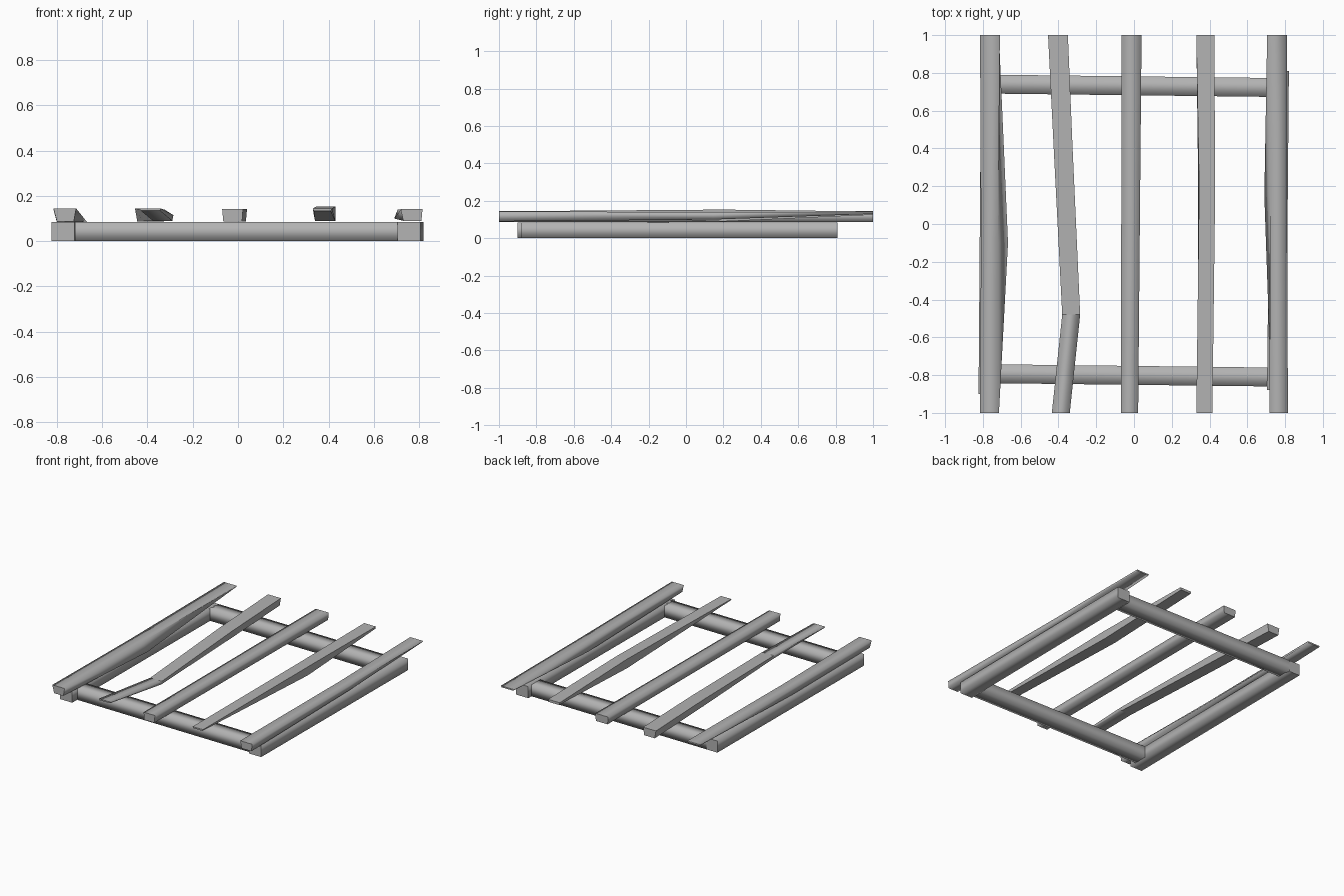
import bpy
from mathutils import Vector

cube = bpy.data.objects.get("Cube")
if cube:
    bpy.data.objects.remove(cube, do_unlink=True)

wood = bpy.data.materials.new("plain_grey")
wood.use_nodes = True
grey = (0.45, 0.45, 0.45, 1)
wood.diffuse_color = grey
wood.node_tree.nodes["Principled BSDF"].inputs["Base Color"].default_value = grey


def loft(name, rings, flat=()):
    """Skin four-cornered rings into a bar with sharp ends; flat lists faceted spans."""
    verts = [corner for ring in rings for corner in ring]
    faces, smooth = [], []
    for i in range(len(rings) - 1):
        for k in range(4):
            n = (k + 1) % 4
            faces.append((4 * i + k, 4 * i + n, 4 * i + 4 + n, 4 * i + 4 + k))
            smooth.append(i not in flat)
    last = 4 * (len(rings) - 1)
    faces += [(3, 2, 1, 0), (last, last + 1, last + 2, last + 3)]
    smooth += [False, False]
    mesh = bpy.data.meshes.new(name)
    mesh.from_pydata(verts, [], faces)
    mesh.polygons.foreach_set("use_smooth", smooth)
    mesh.materials.append(wood)
    mesh.update()
    obj = bpy.data.objects.new(name, mesh)
    bpy.context.collection.objects.link(obj)
    return obj


def rail(name, start, end, width=0.1, height=0.085):
    """Square bar lying on the ground between two points."""
    a, b = Vector((*start, 0)), Vector((*end, 0))
    d = (b - a).normalized()
    side = Vector((d.y, -d.x, 0)) * width / 2
    up = Vector((0, 0, height))
    loft(name, [(p - side, p - side + up, p + side + up, p + side) for p in (a, b)])


def slat(name, sections, flat=()):
    """Each section: y, top left x, top right x, bottom left x, bottom right x, low z, high z."""
    rings = [((bl, y, lo), (tl, y, hi), (tr, y, hi), (br, y, lo))
             for y, tl, tr, bl, br, lo, hi in sections]
    loft(name, rings, flat)


# Ground frame
rail("right_rail", (-0.773, -0.9), (-0.76, 0.79))
rail("left_rail", (0.755, -0.88), (0.77, 0.81))
rail("front_rail", (-0.72, -0.793), (0.72, -0.81))
rail("back_rail", (-0.72, 0.74), (0.72, 0.723))

# Rough-cut slats across the frame
slat("right_slat", [
    (-1, -0.815, -0.715, -0.8, -0.725, 0.088, 0.145),
    (-0.1, -0.81, -0.72, -0.8, -0.667, 0.085, 0.14),
    (1, -0.815, -0.71, -0.81, -0.715, 0.13, 0.14)])
slat("inner_right_slat", [
    (-1, -0.435, -0.34, -0.43, -0.345, 0.135, 0.145),
    (-0.48, -0.38, -0.285, -0.375, -0.29, 0.09, 0.115),
    (0.4, -0.425, -0.325, -0.42, -0.33, 0.088, 0.14),
    (1, -0.455, -0.35, -0.445, -0.36, 0.088, 0.145)], flat=(1, 2))
slat("middle_slat", [
    (-1, -0.07, 0.022, -0.065, 0.018, 0.088, 0.143),
    (1, -0.065, 0.04, -0.06, 0.035, 0.088, 0.143)])
slat("inner_left_slat", [
    (-1, 0.33, 0.415, 0.335, 0.41, 0.133, 0.144),
    (0.2, 0.345, 0.43, 0.34, 0.43, 0.09, 0.153),
    (1, 0.33, 0.425, 0.335, 0.42, 0.125, 0.143)], flat=(0, 1))
slat("left_slat", [
    (-1, 0.718, 0.815, 0.73, 0.81, 0.09, 0.143),
    (0.15, 0.72, 0.81, 0.69, 0.805, 0.1, 0.14),
    (1, 0.705, 0.81, 0.71, 0.805, 0.13, 0.14)])
